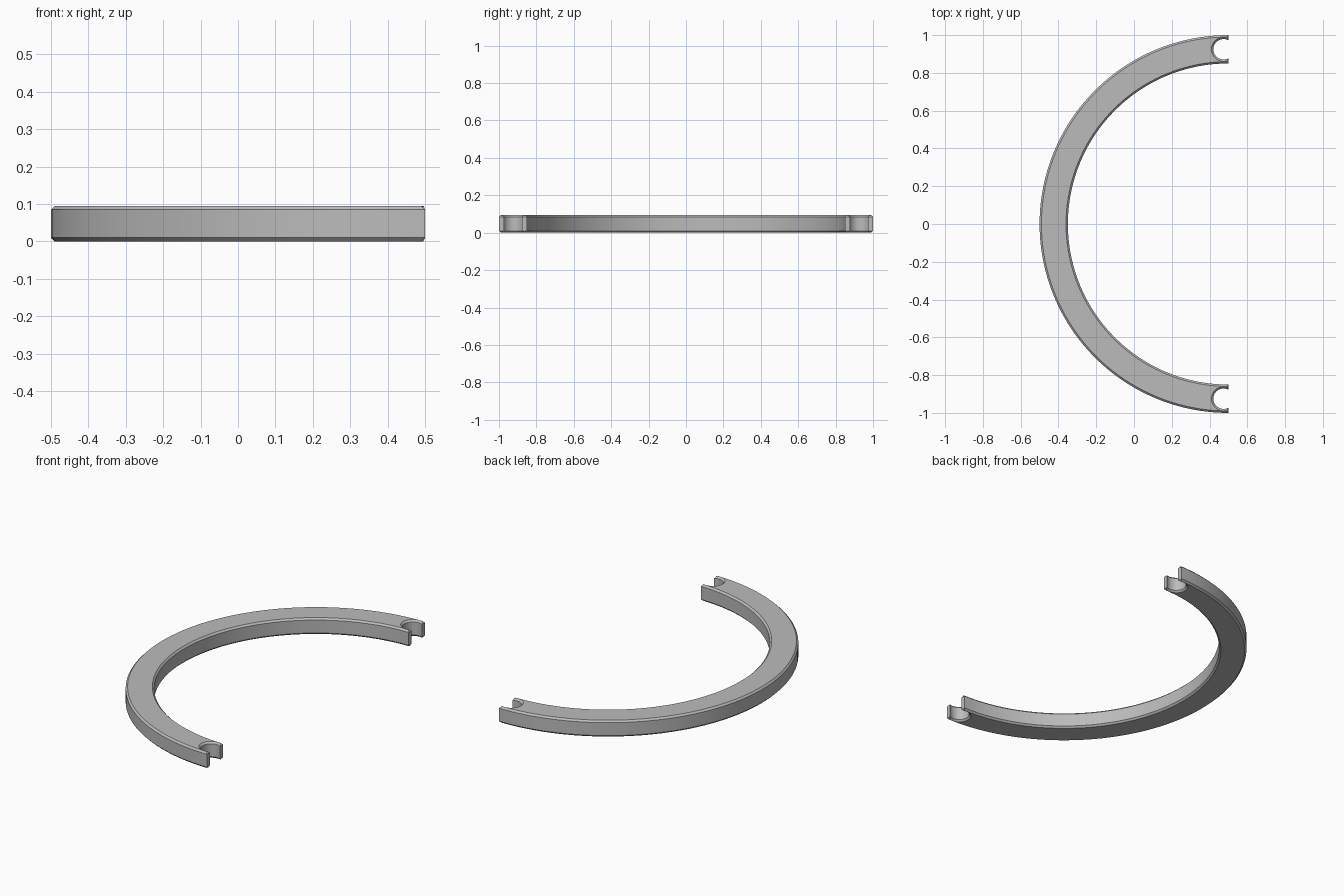
import bpy, bmesh
from math import pi, sin, cos, acos, radians

cube = bpy.data.objects.get("Cube")
if cube:
    bpy.data.objects.remove(cube)

END_X, OUTER, INNER, HEIGHT, CHAMFER = 0.5, 1.0, 0.85, 0.095, 0.01
MID = (OUTER + INNER) / 2
NOTCH_X, NOTCH_R = 0.474, 0.054


def arc(cx, cy, r, start, end, steps):
    angles = [start + (end - start) * i / steps for i in range(steps + 1)]
    return [(cx + r * cos(a), cy + r * sin(a)) for a in angles]


def notch(cy):
    # Round bite that opens through the end face
    a = acos((END_X - NOTCH_X) / NOTCH_R)
    return arc(NOTCH_X, cy, NOTCH_R, -a, a - 2 * pi, 28)


# Outline of the half ring with a notch in each end
outline = (arc(END_X, 0, OUTER, pi / 2, 3 * pi / 2, 80) + notch(-MID)
           + arc(END_X, 0, INNER, 3 * pi / 2, pi / 2, 80) + notch(MID))

# Extrude the outline and chamfer its upper and lower rims
bm = bmesh.new()
base = bm.faces.new([bm.verts.new((x, y, 0)) for x, y in outline])
extruded = bmesh.ops.extrude_face_region(bm, geom=[base], use_keep_orig=True)
top = [v for v in extruded["geom"] if isinstance(v, bmesh.types.BMVert)]
bmesh.ops.translate(bm, vec=(0, 0, HEIGHT), verts=top)
bmesh.ops.recalc_face_normals(bm, faces=bm.faces)
rims = [e for e in bm.edges if abs(e.verts[0].co.z - e.verts[1].co.z) < 0.001]
bmesh.ops.bevel(bm, geom=rims, offset=CHAMFER, offset_type='OFFSET',
                segments=1, affect='EDGES', clamp_overlap=False)
bmesh.ops.recalc_face_normals(bm, faces=bm.faces)

mesh = bpy.data.meshes.new("half_ring")
bm.to_mesh(mesh)
bm.free()
ring = bpy.data.objects.new("half_ring", mesh)
bpy.context.collection.objects.link(ring)

# Plain grey finish
grey = bpy.data.materials.new("grey")
grey.use_nodes = True
colour = (0.5, 0.5, 0.5, 1)
grey.diffuse_color = colour
for node in grey.node_tree.nodes:
    if node.type == 'BSDF_PRINCIPLED':
        node.inputs["Base Color"].default_value = colour
mesh.materials.append(grey)

bpy.ops.object.select_all(action='DESELECT')
ring.select_set(True)
bpy.context.view_layer.objects.active = ring
bpy.ops.object.shade_smooth_by_angle(angle=radians(30))
